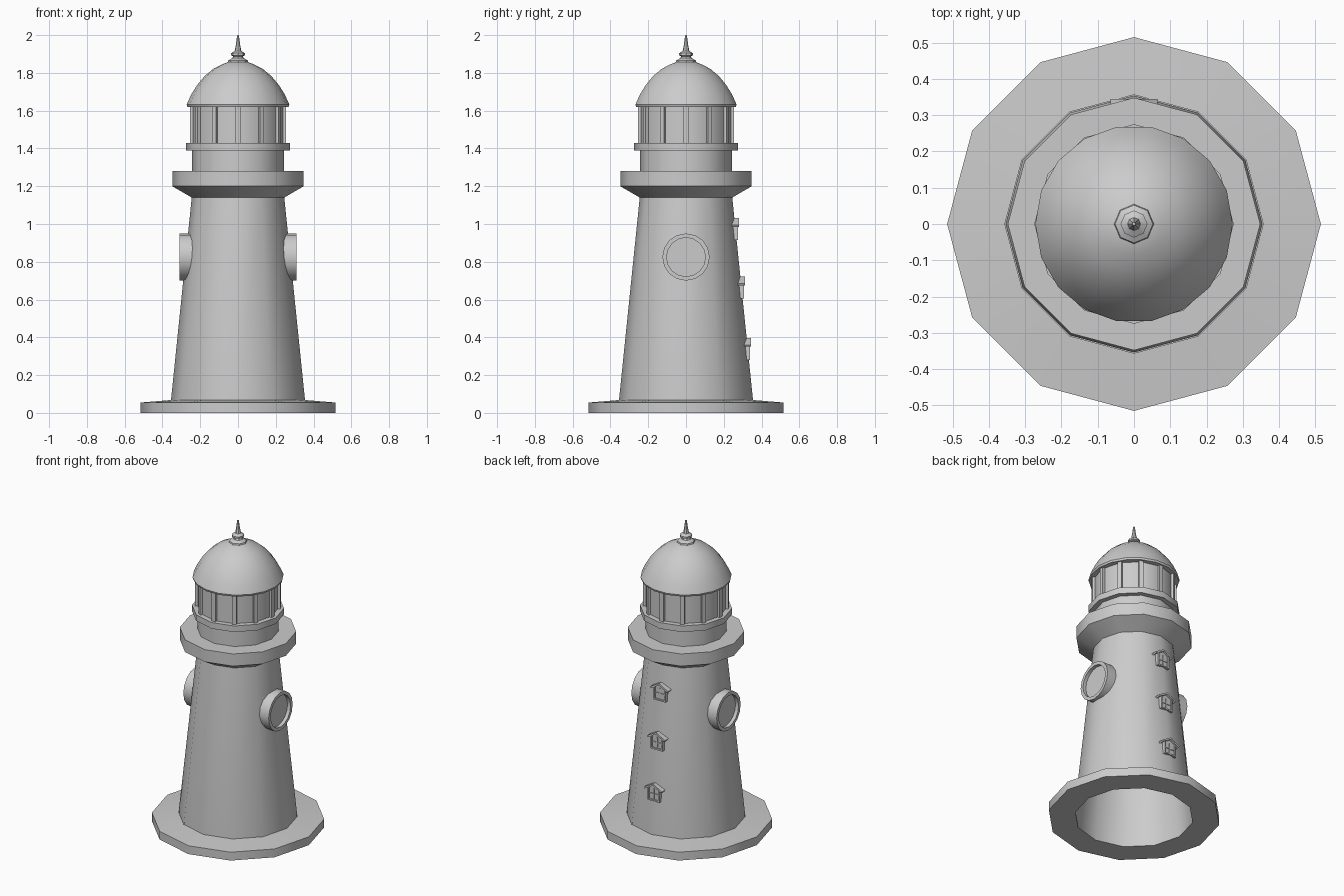
import bpy, bmesh
from math import sin, cos, pi, radians
from mathutils import Matrix

if "Cube" in bpy.data.objects:
    bpy.data.objects.remove(bpy.data.objects["Cube"])


def finish(name, bm, angle=35):
    bmesh.ops.remove_doubles(bm, verts=bm.verts, dist=1e-5)
    bmesh.ops.recalc_face_normals(bm, faces=bm.faces)
    me = bpy.data.meshes.new(name)
    bm.to_mesh(me)
    bm.free()
    ob = bpy.data.objects.new(name, me)
    bpy.context.collection.objects.link(ob)
    bpy.ops.object.select_all(action='DESELECT')
    bpy.context.view_layer.objects.active = ob
    ob.select_set(True)
    bpy.ops.object.shade_smooth_by_angle(angle=radians(angle))
    return ob


def lathe(name, profile, n, matrix=Matrix(), angle=35):
    """Spin (radius, height) points around z with n sides."""
    bm = bmesh.new()
    rings = [[bm.verts.new((r * cos(2 * pi * i / n), r * sin(2 * pi * i / n), z))
              for i in range(n)] for r, z in profile]
    for a, b in zip(rings, rings[1:]):
        for i in range(n):
            j = (i + 1) % n
            bm.faces.new((a[i], a[j], b[j], b[i]))
    bm.transform(matrix)
    return finish(name, bm, angle)


def box(bm, size, loc, rot=Matrix()):
    m = Matrix.Translation(loc) @ rot @ Matrix.Diagonal((*size, 1))
    bmesh.ops.create_cube(bm, size=1, matrix=m)


# Base slab with open centre
lathe("base", [(0.354, 0), (0.515, 0), (0.515, 0.055), (0.356, 0.068)], 12)

# Hollow tapering tower
lathe("tower", [(0.354, 0), (0.354, 0.075), (0.245, 1.14)], 12)

# Flared gallery and lamp room footing
lathe("gallery", [(0.245, 1.14), (0.348, 1.2), (0.348, 1.28), (0.243, 1.28)], 12)
lathe("lamp_footing", [(0.243, 1.28), (0.243, 1.39)], 12)
lathe("lamp_ring", [(0.243, 1.39), (0.275, 1.39), (0.275, 1.43), (0.24, 1.43)], 12)

# Glazed lantern with a post on every corner
lathe("lantern_glass", [(0.242, 1.43), (0.242, 1.625)], 12)
bm = bmesh.new()
for i in range(12):
    a = i * pi / 6
    box(bm, (0.025, 0.027, 0.195), (0.242 * cos(a), 0.242 * sin(a), 1.5275),
        Matrix.Rotation(a, 4, 'Z'))
finish("lantern_posts", bm)

# Dome and finial
lathe("dome", [(0.235, 1.62), (0.268, 1.62), (0.272, 1.632), (0.248, 1.685), (0.217, 1.735),
               (0.178, 1.782), (0.13, 1.822), (0.08, 1.847), (0.045, 1.86), (0, 1.862)], 18)
lathe("finial", [(0.056, 1.852), (0.052, 1.866), (0.03, 1.878), (0.026, 1.888), (0.037, 1.893),
                 (0.037, 1.904), (0.018, 1.916), (0.012, 1.945), (0.005, 1.998), (0, 2.0)], 8)

# Round portholes on both sides
for side, word in ((1, "right"), (-1, "left")):
    m = Matrix.Translation((0, 0, 0.825)) @ Matrix.Rotation(side * pi / 2, 4, 'Y')
    lathe("porthole_" + word, [(0.125, 0.235), (0.125, 0.31), (0.103, 0.31),
                               (0.103, 0.288), (0, 0.288)], 16, m)

# Gabled windows up the back
for k, z in enumerate((0.28, 0.605, 0.915)):
    y = 0.352 - (z + 0.05 - 0.07) * 0.1
    bm = bmesh.new()
    box(bm, (0.076, 0.024, 0.08), (0, y - 0.008, z + 0.042))          # pane
    for s in (-1, 1):
        box(bm, (0.009, 0.036, 0.08), (s * 0.039, y - 0.005, z + 0.042))   # jambs
        box(bm, (0.072, 0.042, 0.011), (s * 0.031, y - 0.003, z + 0.093),
            Matrix.Rotation(s * radians(30), 4, 'Y'))                 # roof slopes
    box(bm, (0.087, 0.036, 0.009), (0, y - 0.005, z + 0.0045))        # sill
    box(bm, (0.076, 0.03, 0.006), (0, y - 0.007, z + 0.045))          # crossbar
    box(bm, (0.006, 0.03, 0.076), (0, y - 0.007, z + 0.042))          # mullion
    # Gable infill
    f = bm.faces.new([bm.verts.new(p) for p in
                      ((-0.042, y + 0.004, z + 0.08), (0.042, y + 0.004, z + 0.08),
                       (0, y + 0.004, z + 0.107))])
    bmesh.ops.recalc_face_normals(bm, faces=[f])
    finish("back_window_%d" % (k + 1), bm)
